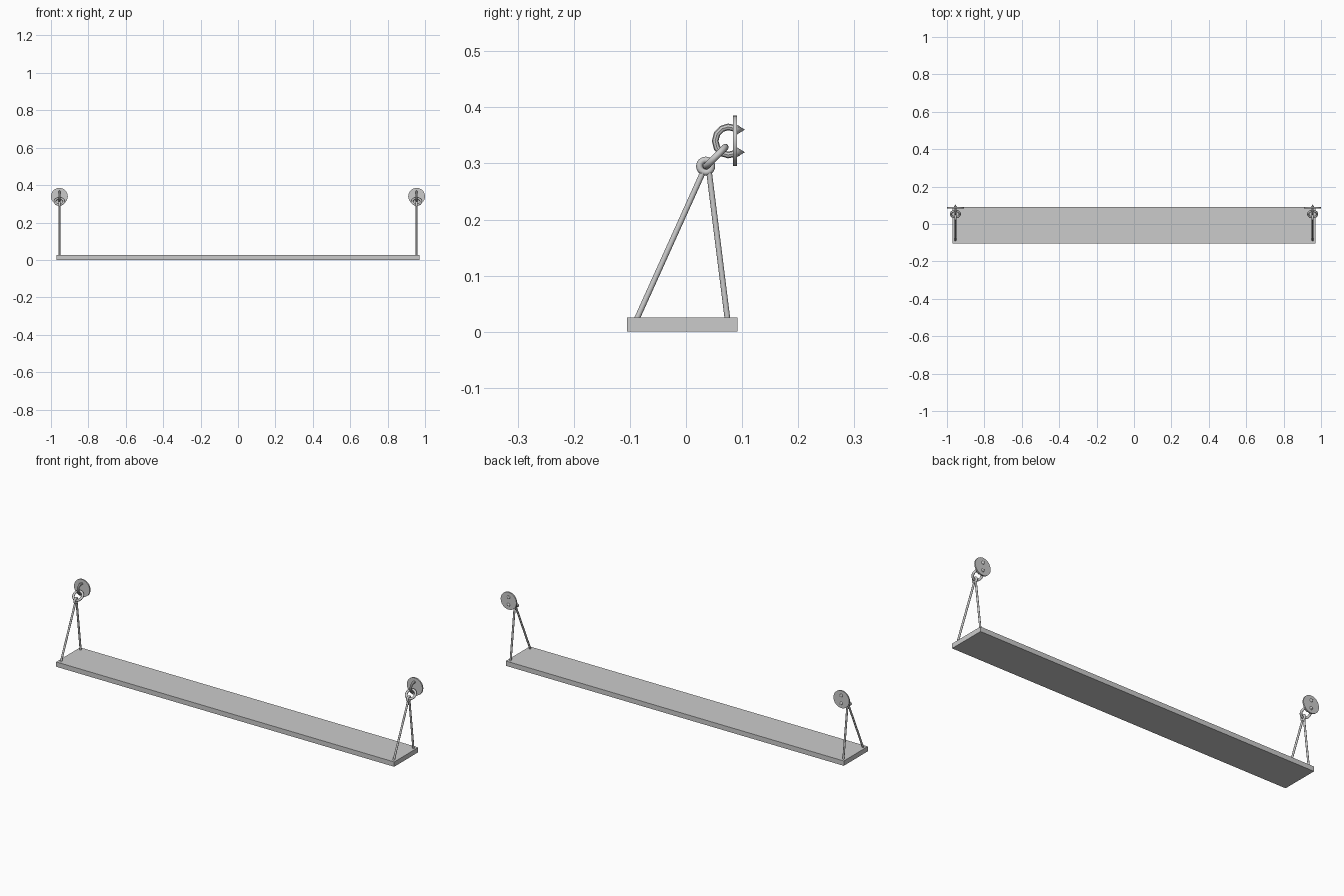
import bpy, math
from mathutils import Vector

if "Cube" in bpy.data.objects:
    bpy.data.objects.remove(bpy.data.objects["Cube"])


def finish(ob, name, angle=35):
    ob.name = name
    bpy.ops.object.select_all(action='DESELECT')
    ob.select_set(True)
    bpy.context.view_layer.objects.active = ob
    bpy.ops.object.shade_smooth_by_angle(angle=math.radians(angle))
    return ob


def rod(name, a, b, r1, r2=None, sides=12):
    a, b = Vector(a), Vector(b)
    d = b - a
    bpy.ops.mesh.primitive_cone_add(vertices=sides, radius1=r1, radius2=r1 if r2 is None else r2,
                                    depth=d.length, location=(a + b) / 2,
                                    rotation=d.to_track_quat('Z', 'Y').to_euler())
    return finish(bpy.context.object, name)


def ring(name, loc, axis, major, minor, seg=24):
    bpy.ops.mesh.primitive_torus_add(major_segments=seg, minor_segments=12, major_radius=major,
                                     minor_radius=minor, location=loc,
                                     rotation=Vector(axis).to_track_quat('Z', 'Y').to_euler())
    return finish(bpy.context.object, name, 40)


def tube(name, pts, r):
    cu = bpy.data.curves.new(name, 'CURVE')
    cu.dimensions = '3D'
    cu.bevel_depth = r
    cu.bevel_resolution = 2
    cu.use_fill_caps = True
    sp = cu.splines.new('POLY')
    sp.points.add(len(pts) - 1)
    for p, co in zip(sp.points, pts):
        p.co = (*co, 1)
    ob = bpy.data.objects.new(name, cu)
    bpy.context.collection.objects.link(ob)
    bpy.ops.object.select_all(action='DESELECT')
    ob.select_set(True)
    bpy.context.view_layer.objects.active = ob
    bpy.ops.object.convert(target='MESH')
    return finish(bpy.context.object, name)


# shelf board
bpy.ops.mesh.primitive_cube_add(size=1, location=(0, -0.0065, 0.0125))
board = bpy.context.object
board.name = "shelf_board"
board.scale = (1.94, 0.197, 0.025)

for side, x in (("left", -0.955), ("right", 0.955)):
    # wall plate
    rod(side + "_wall_plate", (x, 0.084, 0.34), (x, 0.091, 0.34), 0.045, sides=32)

    # U-shaped hook with coarse bend, and its pointed ends behind the plate
    pts = [(x, 0.094, 0.365), (x, 0.075, 0.365)]
    for i in range(1, 6):
        t = math.radians(90 + 30 * i)
        pts.append((x, 0.076 + 0.024 * math.cos(t), 0.34 + 0.025 * math.sin(t)))
    pts += [(x, 0.075, 0.315), (x, 0.094, 0.315)]
    pts[0] = (x, 0.094, 0.361)
    pts[-1] = (x, 0.094, 0.319)
    tube(side + "_wall_hook", pts, 0.006)
    for tag, z in (("upper", 0.36), ("lower", 0.32)):
        rod(f"{side}_{tag}_hook_point", (x, 0.09, z), (x, 0.105, z), 0.009, 0.0, 12)

    # hanging ring tilted 45 degrees, with the rope loop tied round it
    ring(side + "_hanging_ring", (x, 0.053, 0.312), (0, -1, 1), 0.024, 0.006)
    ring(side + "_rope_loop", (x, 0.035, 0.295), (1, 0, 0), 0.011, 0.006)

    # ropes down to the board
    rod(side + "_front_rope", (x, -0.088, 0.022), (x, 0.031, 0.286), 0.005)
    rod(side + "_back_rope", (x, 0.074, 0.022), (x, 0.041, 0.286), 0.005)
